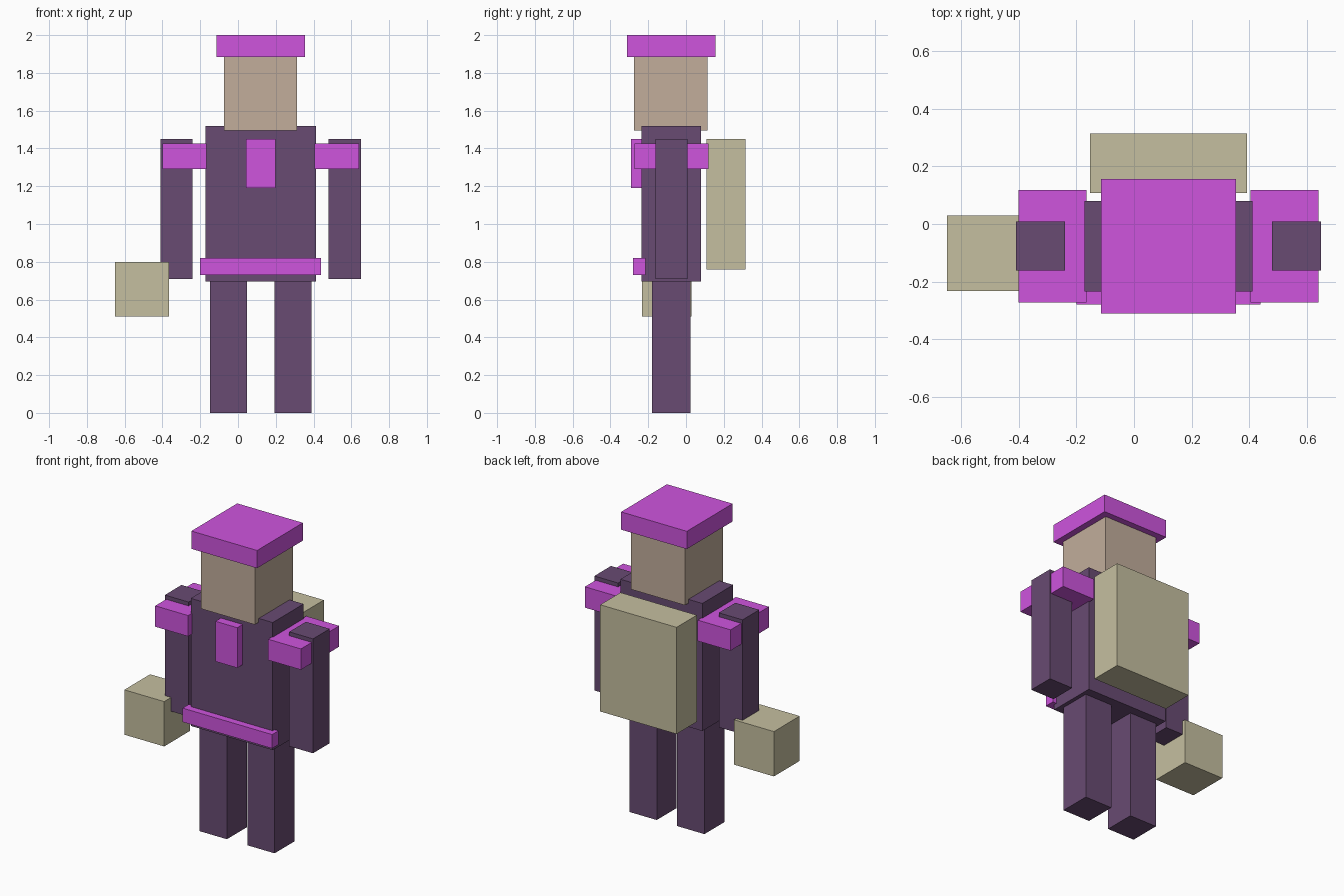
import bpy

if "Cube" in bpy.data.objects:
    bpy.data.objects.remove(bpy.data.objects["Cube"])

CENTER_X = 0.12  # the body's own mirror plane


def material(name, rgb):
    mat = bpy.data.materials.new(name)
    mat.diffuse_color = (*rgb, 1.0)
    mat.use_nodes = True
    mat.node_tree.nodes["Principled BSDF"].inputs["Base Color"].default_value = mat.diffuse_color
    return mat


PURPLE = material("purple_cloth", (0.14, 0.07, 0.17))
MAGENTA = material("magenta_trim", (0.62, 0.09, 0.73))
SKIN = material("skin", (0.54, 0.42, 0.33))
KHAKI = material("khaki_canvas", (0.56, 0.52, 0.35))


def box(name, x, y, z, mat):
    """Box from (min, max) ranges on each axis."""
    ranges = (x, y, z)
    bpy.ops.mesh.primitive_cube_add(size=1, location=[(a + b) / 2 for a, b in ranges])
    obj = bpy.context.object
    obj.name = name
    obj.scale = [b - a for a, b in ranges]
    bpy.ops.object.transform_apply(location=False, rotation=False, scale=True)
    obj.data.materials.append(mat)
    return obj


def pair(name, inner, outer, y, z, mat):
    """Two boxes mirrored about the body; inner/outer are distances from its centre."""
    box("right_" + name, (CENTER_X - outer, CENTER_X - inner), y, z, mat)
    box("left_" + name, (CENTER_X + inner, CENTER_X + outer), y, z, mat)


def centred(name, half_width, y, z, mat):
    box(name, (CENTER_X - half_width, CENTER_X + half_width), y, z, mat)


# Body
centred("torso", 0.293, (-0.235, 0.08), (0.695, 1.52), PURPLE)
centred("head", 0.193, (-0.275, 0.115), (1.495, 1.89), SKIN)
pair("leg", 0.073, 0.268, (-0.18, 0.023), (0.0, 0.70), PURPLE)
pair("arm", 0.36, 0.53, (-0.162, 0.008), (0.71, 1.45), PURPLE)

# Trim
centred("hat", 0.235, (-0.312, 0.156), (1.885, 2.0), MAGENTA)
pair("shoulder_pad", 0.286, 0.521, (-0.273, 0.118), (1.29, 1.425), MAGENTA)
centred("chest_panel", 0.078, (-0.29, -0.23), (1.19, 1.45), MAGENTA)
centred("belt", 0.32, (-0.28, -0.215), (0.73, 0.82), MAGENTA)

# Luggage
centred("backpack", 0.273, (0.108, 0.315), (0.76, 1.45), KHAKI)
box("hand_bag", (-0.65, -0.365), (-0.233, 0.03), (0.51, 0.80), KHAKI)
